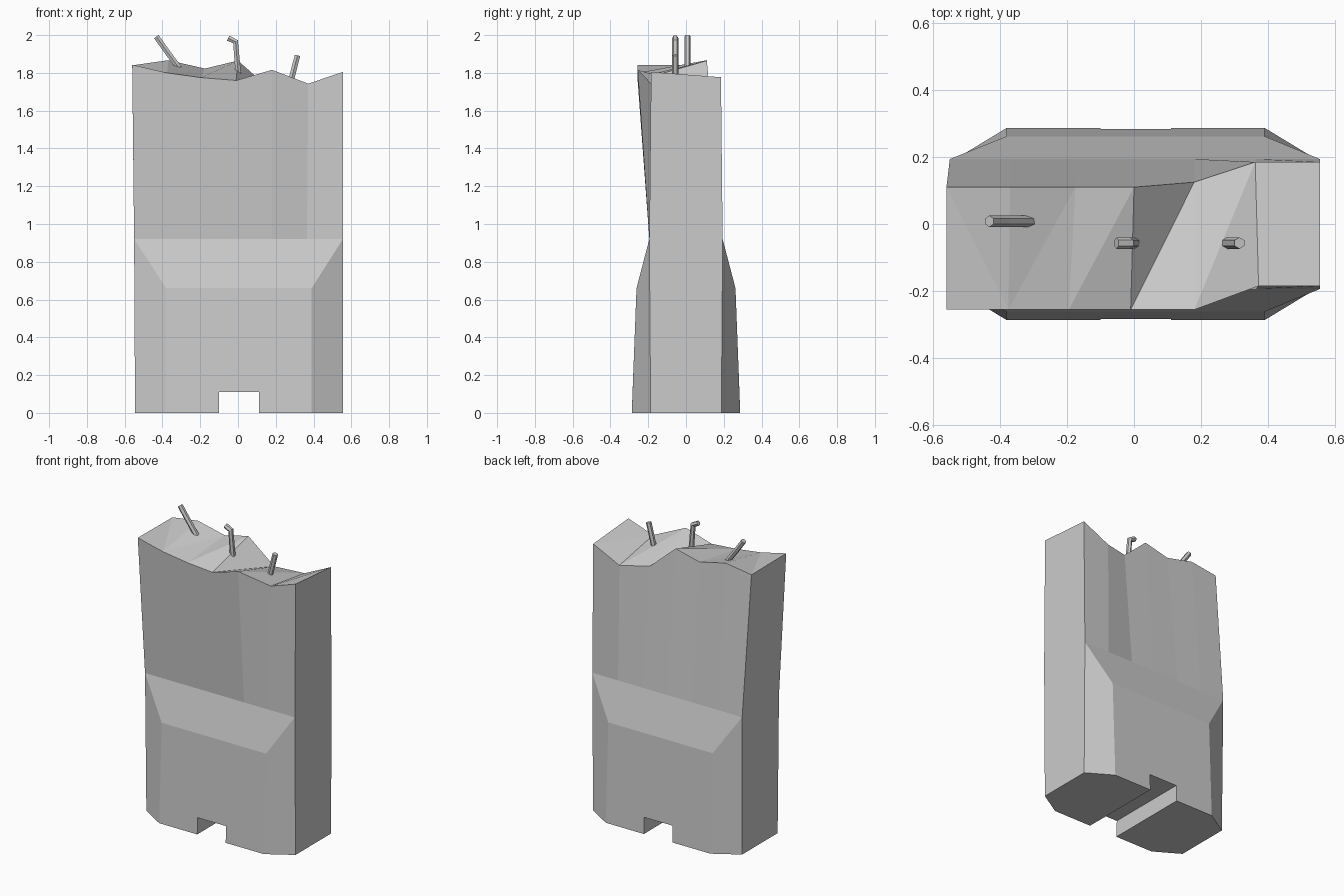
import bpy, bmesh

if "Cube" in bpy.data.objects:
    bpy.data.objects.remove(bpy.data.objects["Cube"])

bm = bmesh.new()


def V(*co):
    return bm.verts.new(co)


XS = [-0.55, -0.37, -0.185, 0.0, 0.18, 0.365, 0.555]

# broken top edge: (x, y, z) along the front and the back
FRONT = [(-0.56, -0.256, 1.843), (-0.375, -0.256, 1.80), (-0.195, -0.256, 1.775),
         (-0.01, -0.256, 1.76), (0.18, -0.256, 1.816), (0.372, -0.185, 1.743),
         (0.555, -0.185, 1.805)]
BACK = [(-0.56, 0.11, 1.84), (-0.37, 0.11, 1.867), (-0.175, 0.11, 1.823),
        (0.0, 0.11, 1.865), (0.18, 0.125, 1.705), (0.362, 0.185, 1.685),
        (0.555, 0.185, 1.777)]


def side(s, top):
    """One long side: leaning upper wall, sloped shoulder, notched foot."""
    t = [V(*p) for p in top]
    mid = [V(x, s * 0.194, 0.92) for x in XS]
    for i in range(6):
        bm.faces.new((mid[i], mid[i + 1], t[i + 1], t[i]))
    sl, sr = V(-0.38, s * 0.262, 0.66), V(0.39, s * 0.262, 0.66)
    fl, fr = V(-0.38, s * 0.287, 0), V(0.39, s * 0.287, 0)
    el, er = V(-0.545, s * 0.187, 0), V(0.555, s * 0.187, 0)
    n = [V(-0.10, s * 0.287, 0), V(-0.10, s * 0.283, 0.11),
         V(0.11, s * 0.283, 0.11), V(0.11, s * 0.287, 0)]
    bm.faces.new([sl, sr] + mid[::-1])
    bm.faces.new([sl, fl] + n + [fr, sr])
    bm.faces.new((el, fl, sl, mid[0]))
    bm.faces.new((er, mid[-1], sr, fr))
    return t, mid, n, fl, fr, el, er


ft, fm, fn, ffl, ffr, fel, fer = side(-1, FRONT)
bt, bk, bn, bfl, bfr, bel, ber = side(1, BACK)

# jagged top surface
for i in range(6):
    if i == 0:
        tris = ((ft[0], ft[1], bt[0]), (ft[1], bt[1], bt[0]))
    else:
        tris = ((ft[i], ft[i + 1], bt[i + 1]), (ft[i], bt[i + 1], bt[i]))
    for tri in tris:
        bm.faces.new(tri)

# end walls
for k, e0, e1 in ((0, fel, bel), (-1, fer, ber)):
    bm.faces.new((fm[k], bk[k], bt[k], ft[k]))
    bm.faces.new((e0, e1, bk[k], fm[k]))

# underside and drainage notch
bm.faces.new((fel, ffl, fn[0], bn[0], bfl, bel))
bm.faces.new((fer, ber, bfr, bn[3], fn[3], ffr))
for i in range(3):
    bm.faces.new((fn[i], fn[i + 1], bn[i + 1], bn[i]))

bmesh.ops.recalc_face_normals(bm, faces=bm.faces[:])
me = bpy.data.meshes.new("concrete_block")
bm.to_mesh(me)
bm.free()
bpy.context.collection.objects.link(bpy.data.objects.new("concrete_block", me))

# bent reinforcing bars, six-sided
BARS = {
    "left_bar": (0.008, [(-0.432, 1.992), (-0.385, 1.925), (-0.315, 1.83), (-0.30, 1.81)]),
    "middle_bar": (-0.057, [(-0.052, 1.984), (-0.013, 1.965), (0.0, 1.81), (0.003, 1.76)]),
    "right_bar": (-0.057, [(0.315, 1.893), (0.285, 1.775), (0.278, 1.75)]),
}
for name, (y, pts) in BARS.items():
    cu = bpy.data.curves.new(name, 'CURVE')
    cu.dimensions = '3D'
    cu.bevel_depth = 0.017
    cu.bevel_resolution = 1
    cu.use_fill_caps = True
    sp = cu.splines.new('POLY')
    sp.points.add(len(pts) - 1)
    sp.use_smooth = False
    for p, (x, z) in zip(sp.points, pts):
        p.co = (x, y, z, 1)
    bpy.context.collection.objects.link(bpy.data.objects.new(name, cu))
